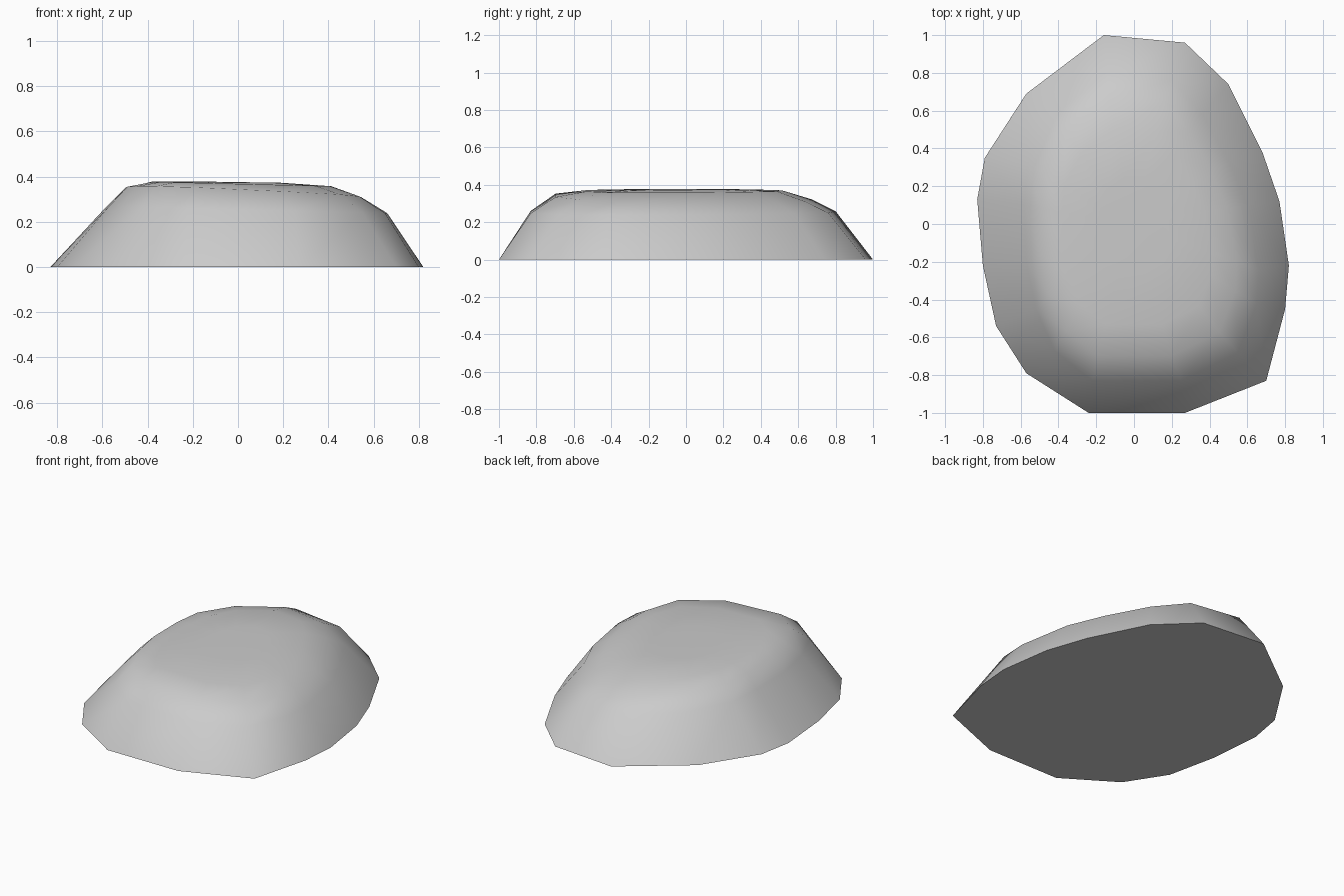
import bpy
import math

cube = bpy.data.objects.get("Cube")
if cube:
    bpy.data.objects.remove(cube, do_unlink=True)

# Ground outline and the shoulder ring above it, counter-clockwise from the left side
outline = [(.82, -.22), (.77, .12), (.68, .38), (.5, .74), (.27, .96), (-.16, 1), (-.57, .69), (-.79, .35),
           (-.83, .13), (-.8, -.22), (-.73, -.54), (-.57, -.79), (-.24, -1), (.27, -1), (.7, -.83), (.8, -.45)]
shoulder = [(.66, -.24), (.6, .1), (.5, .33), (.36, .58), (.2, .76), (-.14, .8), (-.42, .58), (-.56, .32),
            (-.58, .1), (-.57, -.2), (-.52, -.45), (-.42, -.67), (-.22, -.83), (.25, -.83), (.55, -.68), (.65, -.42)]
count = len(outline)


def inset_ring(scale, height, tilt_x, tilt_y):
    """Shrink the shoulder ring towards the crown and tilt it."""
    ring = []
    for x, y in shoulder:
        px, py = x * scale - .01, y * scale
        ring.append((px, py, height - tilt_x * px - tilt_y * py))
    return ring


# Stack the rings from the ground to the crown
rings = [
    [(x, y, 0) for x, y in outline],
    [(x, y, .255 - .025 * x) for x, y in shoulder],
    inset_ring(.84, .33, .045, .02),
    inset_ring(.64, .368, .025, 0),
    inset_ring(.3, .376, .015, 0),
]
verts = [point for ring in rings for point in ring]

# Flat underside, sloping sides and flat crown
faces = [list(reversed(range(count)))]
for level in range(len(rings) - 1):
    low, high = level * count, (level + 1) * count
    for i in range(count):
        j = (i + 1) % count
        faces.append((low + i, low + j, high + j, high + i))
faces.append(range(len(verts) - count, len(verts)))

mesh = bpy.data.meshes.new("boulder")
mesh.from_pydata(verts, [], [list(face) for face in faces])
mesh.update()
boulder = bpy.data.objects.new("boulder", mesh)
bpy.context.collection.objects.link(boulder)

# Plain stone colour
stone = bpy.data.materials.new("stone grey")
stone.use_nodes = True
colour = (.6, .6, .6, 1)
stone.diffuse_color = colour
stone.node_tree.nodes["Principled BSDF"].inputs["Base Color"].default_value = colour
mesh.materials.append(stone)

# Smooth stone with a crisp edge at the ground
bpy.ops.object.select_all(action="DESELECT")
boulder.select_set(True)
bpy.context.view_layer.objects.active = boulder
bpy.ops.object.shade_smooth_by_angle(angle=math.radians(60))
